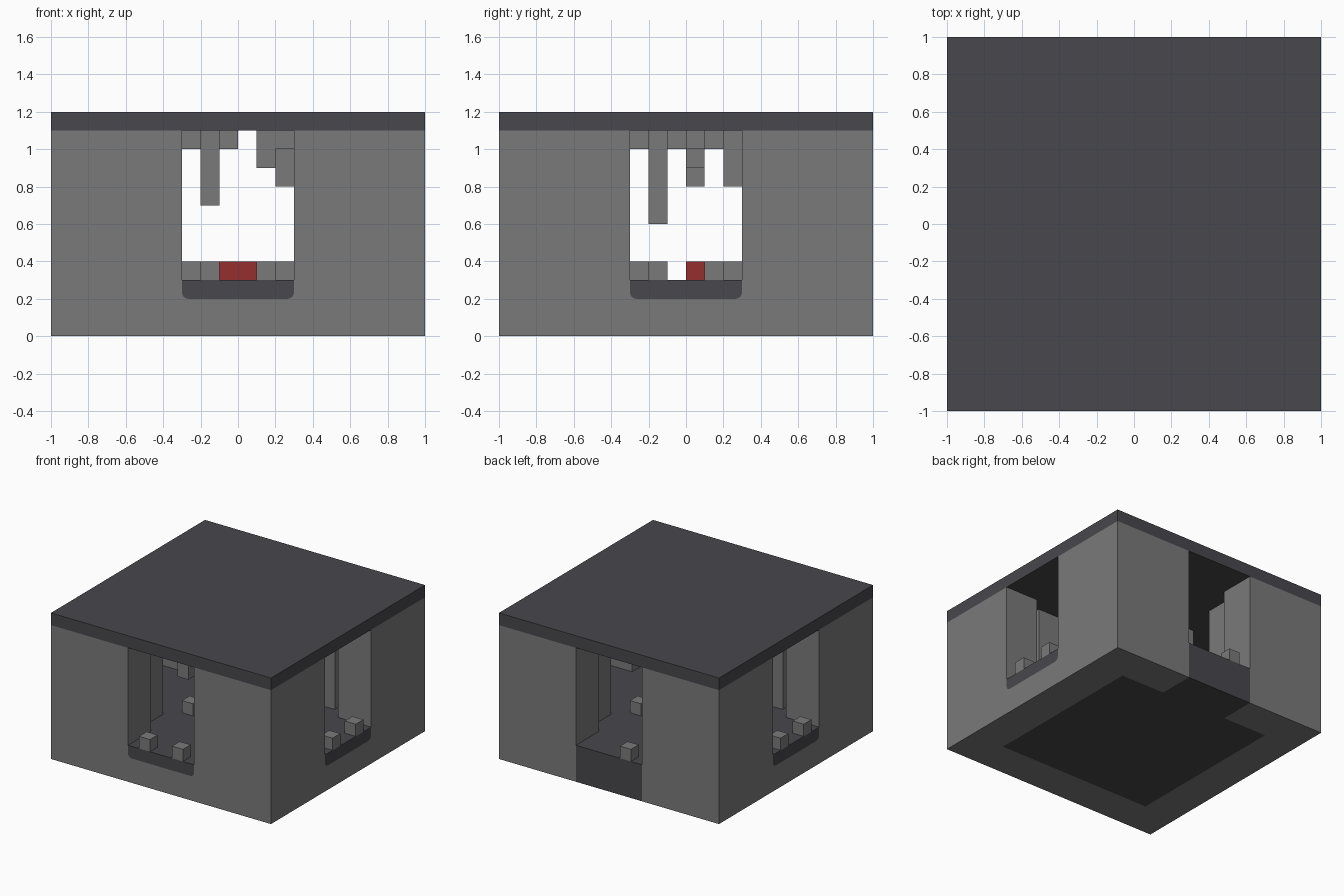
import bpy
import bmesh
import math
from mathutils import Matrix

cube = bpy.data.objects.get("Cube")
if cube:
    bpy.data.objects.remove(cube, do_unlink=True)


def material(name, rgb):
    colour = [((c / 255 + 0.055) / 1.055) ** 2.4 for c in rgb] + [1.0]
    m = bpy.data.materials.new(name)
    m.use_nodes = True
    m.diffuse_color = colour
    m.node_tree.nodes["Principled BSDF"].inputs["Base Color"].default_value = colour
    return m


STONE = material("grey stone", (122, 122, 122))
SLATE = material("dark slate", (72, 71, 76))
RED = material("dull red", (150, 46, 46))


def finish(bm, name, mat):
    bmesh.ops.recalc_face_normals(bm, faces=bm.faces)
    mesh = bpy.data.meshes.new(name)
    bm.to_mesh(mesh)
    bm.free()
    mesh.materials.append(mat)
    obj = bpy.data.objects.new(name, mesh)
    bpy.context.collection.objects.link(obj)
    return obj


def box(name, mat, x0, x1, y0, y1, z0, z1):
    bm = bmesh.new()
    place = Matrix.Translation(((x0 + x1) / 2, (y0 + y1) / 2, (z0 + z1) / 2))
    size = Matrix.Diagonal((x1 - x0, y1 - y0, z1 - z0, 1))
    bmesh.ops.create_cube(bm, size=1, matrix=place @ size)
    return finish(bm, name, mat)


def prism(name, mat, profile, turn):
    """Extrude an x-z profile through the wall depth, then turn it about z."""
    bm = bmesh.new()
    face = bm.faces.new([bm.verts.new((x, -1, z)) for x, z in profile])
    ext = bmesh.ops.extrude_face_region(bm, geom=[face])
    moved = [v for v in ext["geom"] if isinstance(v, bmesh.types.BMVert)]
    bmesh.ops.translate(bm, verts=moved, vec=(0, WALL, 0))
    bm.transform(Matrix.Rotation(turn, 4, "Z"))
    return finish(bm, name, mat)


WALL, DOOR, FLOOR, CEILING = 0.3, 0.3, 0.3, 1.1
INNER = 1 - WALL

# Rounded lower edge of the sill, from right to left
R = 0.035
arc = [(DOOR - R + R * math.cos(a), 0.2 + R - R * math.sin(a))
       for a in (i * math.pi / 8 for i in range(5))]
lower = arc + [(-x, z) for x, z in reversed(arc)]
sill = [(DOOR, FLOOR)] + lower + [(-DOOR, FLOOR)]

# Walls with doorways at the front and both sides
for name, half, turn in (("front", 1, 0), ("left", INNER, math.pi / 2),
                         ("right", INNER, -math.pi / 2)):
    outline = [(-half, CEILING), (-half, 0), (half, 0), (half, CEILING), (DOOR, CEILING)]
    outline += lower + [(-DOOR, CEILING)]
    prism(name + "_wall", STONE, outline, turn)
    prism(name + "_door_sill", SLATE, sill, turn)

# Back wall, whose doorway floor reaches the ground
for side, x0, x1 in (("right", -1, -DOOR), ("left", DOOR, 1)):
    box("back_wall_" + side, STONE, x0, x1, INNER, 1, 0, CEILING)
box("back_door_sill", SLATE, -DOOR, DOOR, INNER, 1, 0, FLOOR)

# Floor and roof slabs
box("floor", SLATE, -INNER, INNER, -INNER, INNER, 0, FLOOR)
box("roof", SLATE, -1, 1, -1, 1, CEILING, 1.2)

# Four pillars
for sx in (-1, 1):
    for sy in (-1, 1):
        box("pillar", STONE, sx * 0.5 - 0.1, sx * 0.5 + 0.1,
            sy * 0.5 - 0.1, sy * 0.5 + 0.1, FLOOR, CEILING)


def block(name, mat, x, y, z0, z1):
    box(name, mat, x - 0.05, x + 0.05, y - 0.05, y + 0.05, z0, z1)


# Loose stones in the doorways and room
for x, y in ((-.15, -.95), (.15, -.95), (.95, -.15), (.95, .15), (-.15, .95),
             (-.95, -.15), (-.95, .15), (.25, .25), (-.25, -.25)):
    block("floor_stone", STONE, x, y, FLOOR, 0.4)

# Red blocks in the middle
for x in (-.05, .05):
    block("red_block", RED, x, .05, FLOOR, 0.4)

# Blocks hanging from the ceiling, with the height of each lower end
for x, y, z in ((.5, -.15, .6), (.25, .25, .8), (.25, .05, 1), (.15, .05, .9),
                (-.45, .05, .8), (-.25, -.25, 1), (-.05, -.05, 1),
                (-.05, .15, 1), (-.15, -.45, .7)):
    block("hanging_block", STONE, x, y, z, CEILING)
